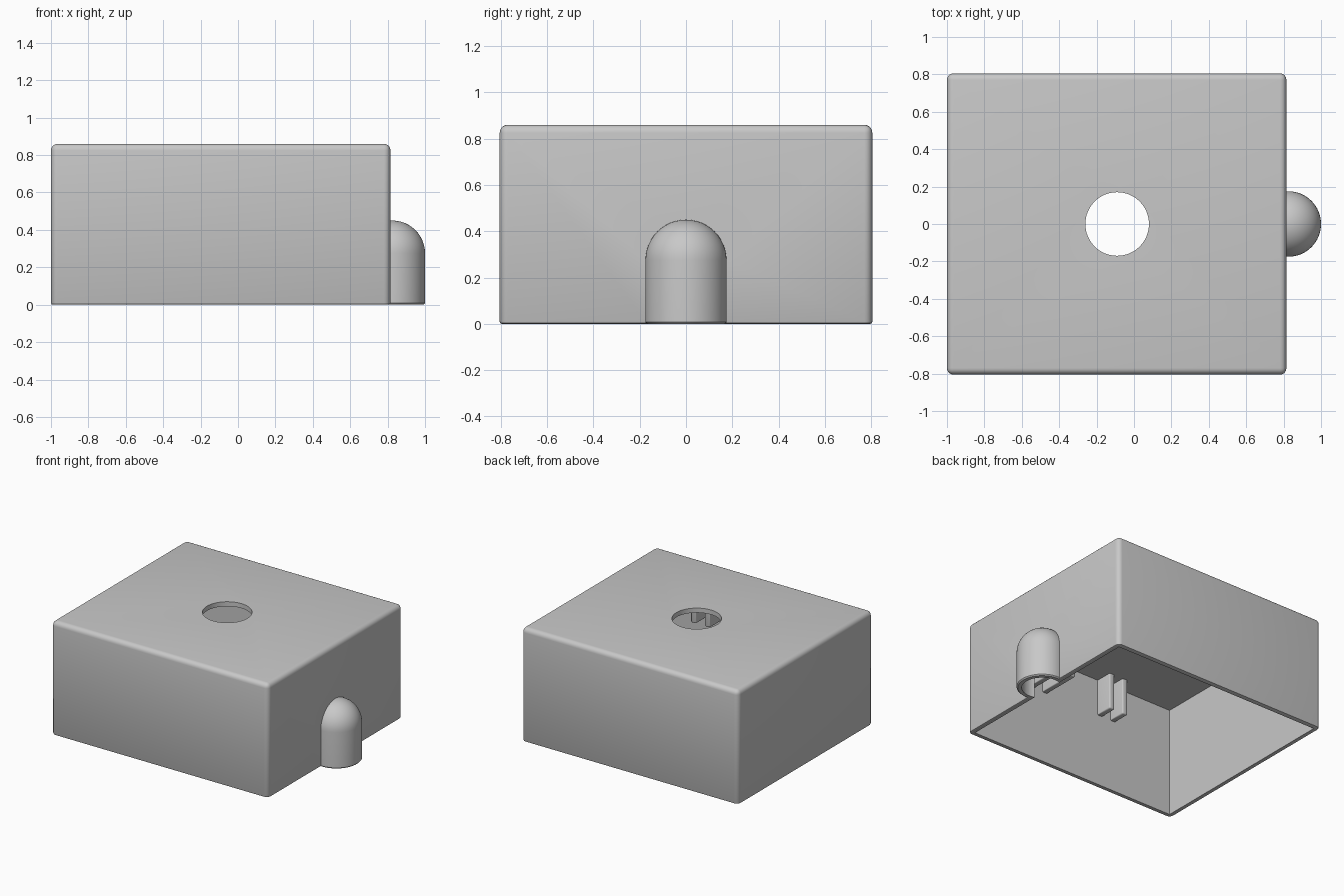
import bpy
import bmesh
import math
from mathutils import Matrix, Vector

cube = bpy.data.objects.get("Cube")
if cube:
    bpy.data.objects.remove(cube, do_unlink=True)

grey = bpy.data.materials.new("light grey plastic")
grey.use_nodes = True
COLOUR = (0.58, 0.58, 0.58, 1)
grey.diffuse_color = COLOUR
grey.node_tree.nodes["Principled BSDF"].inputs["Base Color"].default_value = COLOUR

X0, X1, Y, TOP, WALL = -1.0, 0.815, 0.805, 0.86, 0.035
DOME_X, DOME_R, DOME_Z = 0.825, 0.175, 0.275


def make(name, bm):
    bmesh.ops.recalc_face_normals(bm, faces=bm.faces[:])
    mesh = bpy.data.meshes.new(name)
    bm.to_mesh(mesh)
    bm.free()
    obj = bpy.data.objects.new(name, mesh)
    obj.data.materials.append(grey)
    bpy.context.collection.objects.link(obj)
    return obj


def box(lo, hi):
    bm = bmesh.new()
    lo, hi = Vector(lo), Vector(hi)
    place = Matrix.Translation((lo + hi) / 2) @ Matrix.Diagonal((hi - lo).to_4d())
    place[3][3] = 1
    bmesh.ops.create_cube(bm, size=1, matrix=place)
    return bm


def round_edges(bm, rule, radius, segments):
    edges = [e for e in bm.edges if rule(e)]
    bmesh.ops.bevel(bm, geom=edges, offset=radius, segments=segments,
                    profile=0.5, affect='EDGES')


def on_floor(edge):
    return all(abs(v.co.z) < 1e-4 for v in edge.verts)


def domed_post(name, radius, bottom, chamfer):
    # half outline spun around a vertical axis
    bm = bmesh.new()
    steps = 12
    outline = [(0, bottom), (radius - chamfer, bottom), (radius, bottom + chamfer)]
    outline += [(radius * math.cos(a), DOME_Z + radius * math.sin(a))
                for a in (math.pi / 2 * i / steps for i in range(steps))]
    outline.append((0, DOME_Z + radius))
    verts = [bm.verts.new((DOME_X + r, 0, z)) for r, z in outline]
    edges = [bm.edges.new(pair) for pair in zip(verts, verts[1:])]
    bmesh.ops.spin(bm, geom=verts + edges, cent=(DOME_X, 0, 0), axis=(0, 0, 1),
                   angle=math.tau, steps=64)
    bmesh.ops.remove_doubles(bm, verts=bm.verts[:], dist=1e-4)
    return make(name, bm)


def combine(target, tool, operation):
    tool.hide_render = True
    mod = target.modifiers.new(operation.lower(), 'BOOLEAN')
    mod.operation, mod.solver, mod.object = operation, 'EXACT', tool
    bpy.context.view_layer.objects.active = target
    bpy.ops.object.modifier_apply(modifier=mod.name)
    bpy.data.objects.remove(tool, do_unlink=True)


def smooth(obj):
    bpy.ops.object.select_all(action='DESELECT')
    obj.select_set(True)
    bpy.context.view_layer.objects.active = obj
    bpy.ops.object.shade_smooth_by_angle(angle=math.radians(35))


# Outer box with rounded edges
bm = box((X0, -Y, 0), (X1, Y, TOP))
round_edges(bm, lambda e: not on_floor(e), 0.035, 5)
round_edges(bm, on_floor, 0.01, 2)
housing = make("housing", bm)

# Domed cable outlet on the left side
combine(housing, domed_post("cable_outlet", DOME_R, 0, 0.008), 'UNION')

# Hollow inside, open at the bottom
cavity = make("cavity", box((X0 + WALL, -Y + WALL, -0.1),
                            (X1 - WALL, Y - WALL, TOP - WALL)))
combine(housing, cavity, 'DIFFERENCE')
combine(housing, domed_post("outlet_cavity", DOME_R - WALL, -0.1, 0.001), 'DIFFERENCE')

# Round hole in the lid
bm = bmesh.new()
bmesh.ops.create_cone(bm, cap_ends=True, segments=64, radius1=0.17, radius2=0.17,
                      depth=0.3, matrix=Matrix.Translation((-0.09, 0, TOP)))
combine(housing, make("lid_hole", bm), 'DIFFERENCE')
smooth(housing)

# Two pairs of holding ribs under the lid, against the front wall
wall_y = -Y + WALL
for pair, centre, reach in (("right", -0.4, 0.13), ("left", 0.21, 0.3)):
    for side, offset in (("outer", -0.058), ("inner", 0.058)):
        x = centre + offset
        bm = box((x - 0.022, wall_y - 0.01, 0.55),
                 (x + 0.022, wall_y + reach, TOP - WALL + 0.01))
        round_edges(bm, lambda e: all(v.co.z < 0.6 for v in e.verts)
                    or all(v.co.y > wall_y for v in e.verts), 0.01, 3)
        smooth(make(f"{pair}_{side}_rib", bm))
